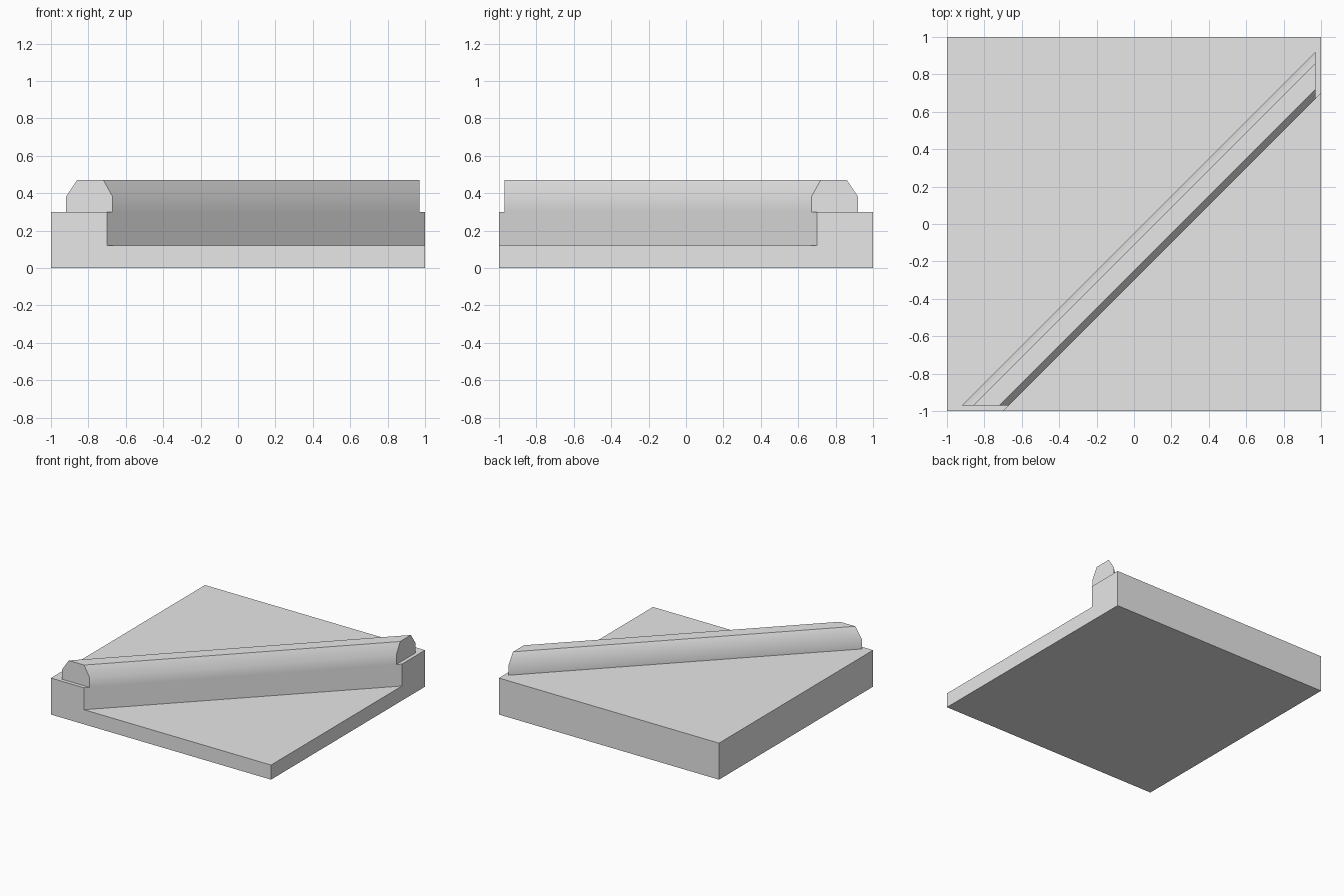
import bpy
import bmesh

cube = bpy.data.objects.get("Cube")
if cube:
    bpy.data.objects.remove(cube, do_unlink=True)

grey = bpy.data.materials.new("light_grey")
grey.use_nodes = True
grey.diffuse_color = (0.8, 0.8, 0.8, 1)
grey.node_tree.nodes["Principled BSDF"].inputs["Base Color"].default_value = (0.8, 0.8, 0.8, 1)

STEP, DECK = 0.12, 0.3   # heights of the low corner and the deck
CUT = 0.3                # x - y along the diagonal wall
END = 0.97               # where the rail stops


def make_object(name, faces):
    """Build a closed mesh from faces given as lists of points."""
    bm = bmesh.new()
    for face in faces:
        bm.faces.new([bm.verts.new(p) for p in face])
    bmesh.ops.remove_doubles(bm, verts=bm.verts, dist=0.0001)
    bmesh.ops.recalc_face_normals(bm, faces=bm.faces)
    mesh = bpy.data.meshes.new(name)
    bm.to_mesh(mesh)
    bm.free()
    mesh.materials.append(grey)
    obj = bpy.data.objects.new(name, mesh)
    bpy.context.collection.objects.link(obj)
    return obj


# Square base with one corner lowered along a diagonal
b0, b1, b2, b3 = [(x, y, 0) for x, y in ((-1, -1), (1, -1), (1, 1), (-1, 1))]
u0, u2, u3 = [(p[0], p[1], DECK) for p in (b0, b2, b3)]
corner = (1, -1, STEP)
low_a, low_b = (CUT - 1, -1, STEP), (1, 1 - CUT, STEP)
top_a, top_b = (CUT - 1, -1, DECK), (1, 1 - CUT, DECK)
make_object("stepped_base", [
    [b0, b1, b2, b3],
    [corner, low_b, low_a],
    [u0, top_a, top_b, u2, u3],
    [low_a, low_b, top_b, top_a],
    [b0, b1, corner, low_a, top_a, u0],
    [b1, b2, u2, top_b, low_b, corner],
    [b2, b3, u3, u2],
    [b3, b0, u0, u3],
])

# Chamfered diagonal rail, mitred at both ends: (x - y, height)
profile = [(0.05, DECK), (0.05, 0.38), (0.11, 0.47),
           (0.25, 0.47), (CUT, 0.38), (CUT, DECK)]
front_end = [(d - END, -END, z) for d, z in profile]
side_end = [(END, END - d, z) for d, z in profile]
rail_faces = [front_end, side_end]
for i in range(len(profile)):
    j = (i + 1) % len(profile)
    rail_faces.append([front_end[i], front_end[j], side_end[j], side_end[i]])
rail = make_object("diagonal_rail", rail_faces)

# Soft shading between rail sides and chamfers only
bpy.ops.object.select_all(action="DESELECT")
rail.select_set(True)
bpy.context.view_layer.objects.active = rail
bpy.ops.object.shade_smooth_by_angle(angle=0.56)
